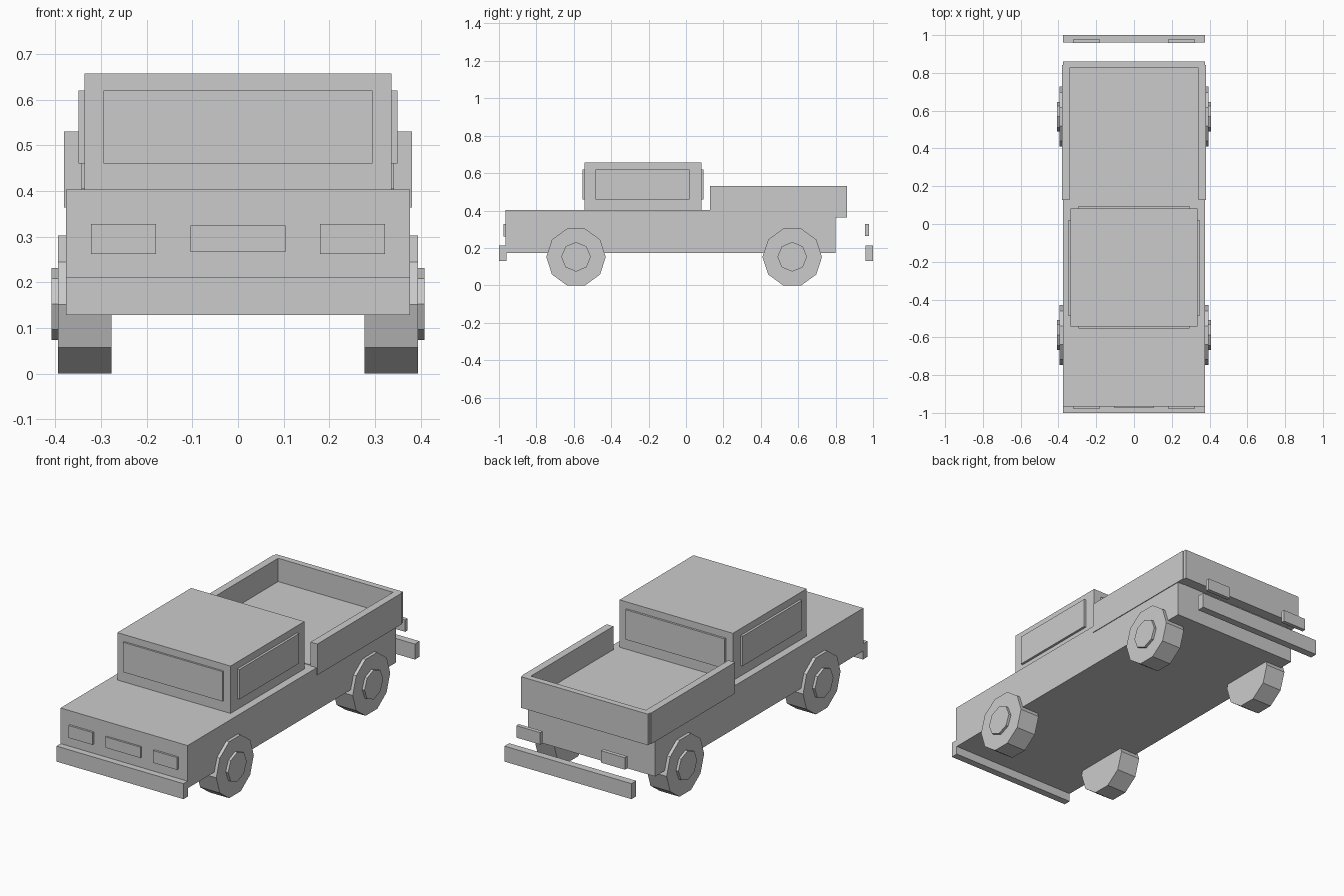
import bpy, math
from mathutils import Matrix

if "Cube" in bpy.data.objects:
    bpy.data.objects.remove(bpy.data.objects["Cube"])

paint = bpy.data.materials.new("plain_grey")
paint.diffuse_color = (0.6, 0.6, 0.6, 1)
paint.use_nodes = True
paint.node_tree.nodes["Principled BSDF"].inputs["Base Color"].default_value = paint.diffuse_color


def box(name, x, y, z):
    """Box spanning the given (min, max) ranges."""
    bpy.ops.mesh.primitive_cube_add(size=1)
    ob = bpy.context.object
    ob.name = name
    spans = (x, y, z)
    scale = Matrix.Diagonal([b - a for a, b in spans] + [1])
    ob.data.transform(Matrix.Translation([(a + b) / 2 for a, b in spans]) @ scale)
    ob.data.materials.append(paint)
    return ob


def disc(name, sides, radius, x, y, z):
    """Flat-sided cylinder along x, with a corner pointing along y."""
    bpy.ops.mesh.primitive_cylinder_add(vertices=sides, radius=radius, depth=x[1] - x[0])
    ob = bpy.context.object
    ob.name = name
    turn = Matrix.Rotation(math.pi / 2, 4, 'X') @ Matrix.Rotation(math.pi / 2, 4, 'Y')
    # cylinder corners start on local y; this maps local z to x and local y to y
    turn = Matrix(((0, 0, 1, 0), (0, 1, 0, 0), (-1, 0, 0, 0), (0, 0, 0, 1)))
    ob.data.transform(Matrix.Translation(((x[0] + x[1]) / 2, y, z)) @ turn)
    ob.data.materials.append(paint)
    return ob


def side_range(s, a, b):
    return tuple(sorted((s * a, s * b)))


# Body, cab and bumpers
W = 0.377
box("body", (-W, W), (-0.965, 0.80), (0.174, 0.403))
box("cab", (-0.336, 0.336), (-0.543, 0.083), (0.40, 0.657))
box("front_bumper", (-W, W), (-1.0, -0.961), (0.129, 0.212))
box("rear_bumper", (-W, W), (0.96, 1.0), (0.129, 0.212))

# Windows and grille
box("windscreen", (-0.294, 0.294), (-0.553, -0.54), (0.46, 0.62))
box("rear_window", (-0.294, 0.294), (0.08, 0.094), (0.46, 0.62))
box("grille", (-0.104, 0.104), (-0.975, -0.96), (0.267, 0.325))

# Cargo bed
box("bed_floor", (-0.36, 0.36), (0.132, 0.84), (0.366, 0.406))
box("tailgate", (-0.376, 0.376), (0.827, 0.86), (0.364, 0.531))

# Paired parts
for s, side in ((-1, "left"), (1, "right")):
    box(side + "_bed_wall", side_range(s, 0.341, 0.381), (0.128, 0.842), (0.364, 0.531))
    box(side + "_window", side_range(s, 0.33, 0.349), (-0.485, 0.019), (0.46, 0.62))
    box(side + "_headlight", side_range(s, 0.18, 0.322), (-0.976, -0.96), (0.262, 0.328))
    box(side + "_tail_light", side_range(s, 0.18, 0.322), (0.957, 0.978), (0.264, 0.328))
    for end, y in (("front", -0.588), ("rear", 0.568)):
        disc(f"{side}_{end}_tyre", 10, 0.159, side_range(s, 0.277, 0.394), y, 0.1515)
        disc(f"{side}_{end}_hub", 8, 0.079, side_range(s, 0.38, 0.408), y, 0.1525)
